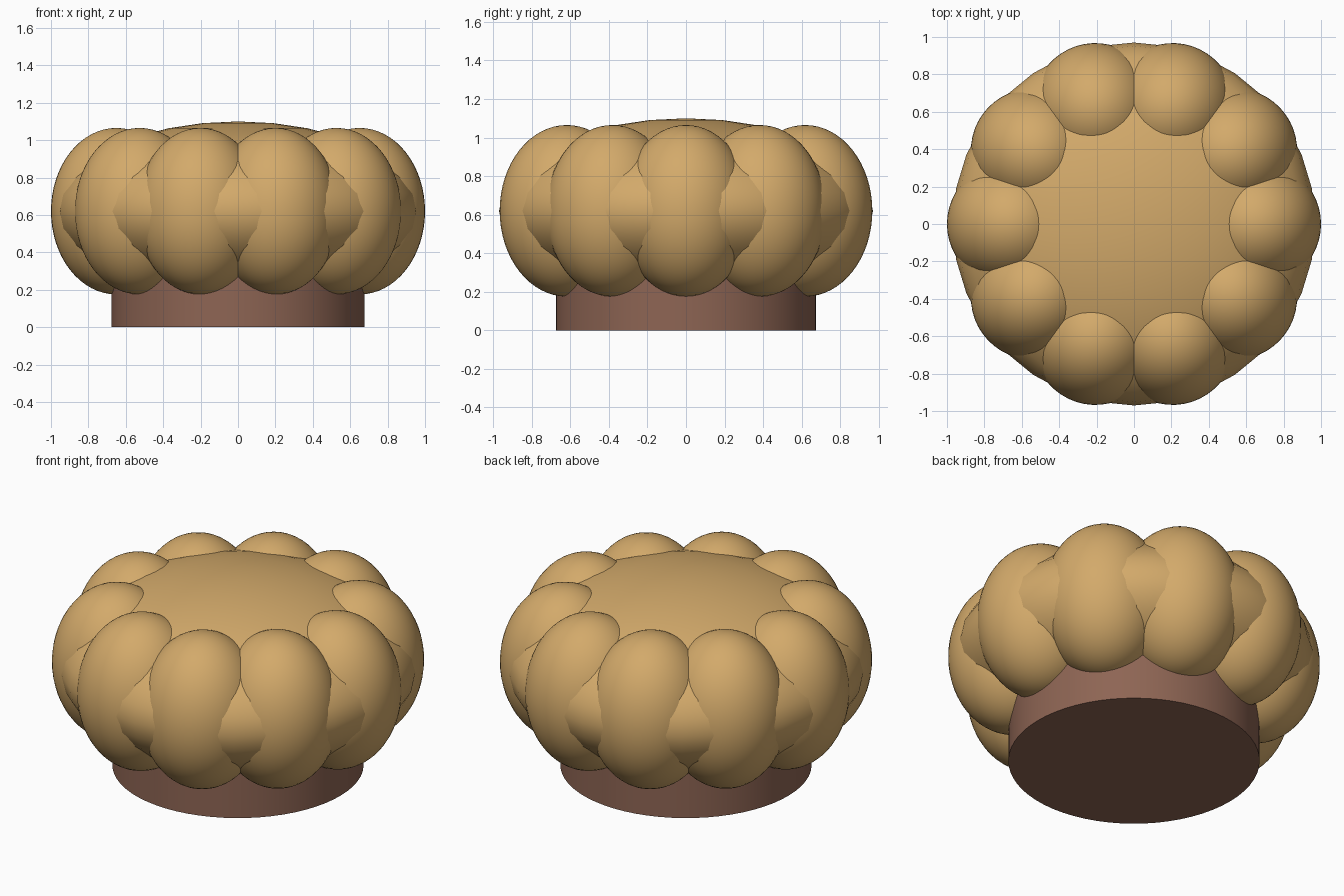
import bpy
import math

cube = bpy.data.objects.get("Cube")
if cube:
    bpy.data.objects.remove(cube, do_unlink=True)


def make_material(name, color):
    mat = bpy.data.materials.new(name)
    mat.use_nodes = True
    mat.diffuse_color = (*color, 1)
    mat.node_tree.nodes["Principled BSDF"].inputs["Base Color"].default_value = (*color, 1)
    return mat


def finish(name, mat):
    obj = bpy.context.object
    obj.name = name
    obj.data.materials.append(mat)
    bpy.ops.object.shade_smooth_by_angle(angle=math.radians(40))
    return obj


def ellipsoid(name, mat, location, size, turn=0, segments=48, rings=32):
    bpy.ops.mesh.primitive_uv_sphere_add(
        segments=segments, ring_count=rings, radius=1,
        location=location, rotation=(0, 0, turn))
    bpy.context.object.scale = size
    return finish(name, mat)


golden = make_material("golden_crust", (0.65, 0.40, 0.145))
brown = make_material("brown_base", (0.27, 0.13, 0.088))

# Round base
BASE_HEIGHT = 0.36
bpy.ops.mesh.primitive_cylinder_add(
    vertices=64, radius=0.675, depth=BASE_HEIGHT, location=(0, 0, BASE_HEIGHT / 2))
finish("base", brown)

# Flattened dome in the middle
MIDDLE = 0.62
ellipsoid("dome", golden, (0, 0, MIDDLE), (0.97, 0.97, 0.48), segments=32, rings=16)

# Ring of tall puffs around the dome
PUFFS = 10
for i in range(PUFFS):
    turn = math.tau * i / PUFFS
    spot = (0.65 * math.cos(turn), 0.65 * math.sin(turn), MIDDLE)
    ellipsoid(f"puff_{i + 1}", golden, spot, (0.35, 0.34, 0.445), turn)
